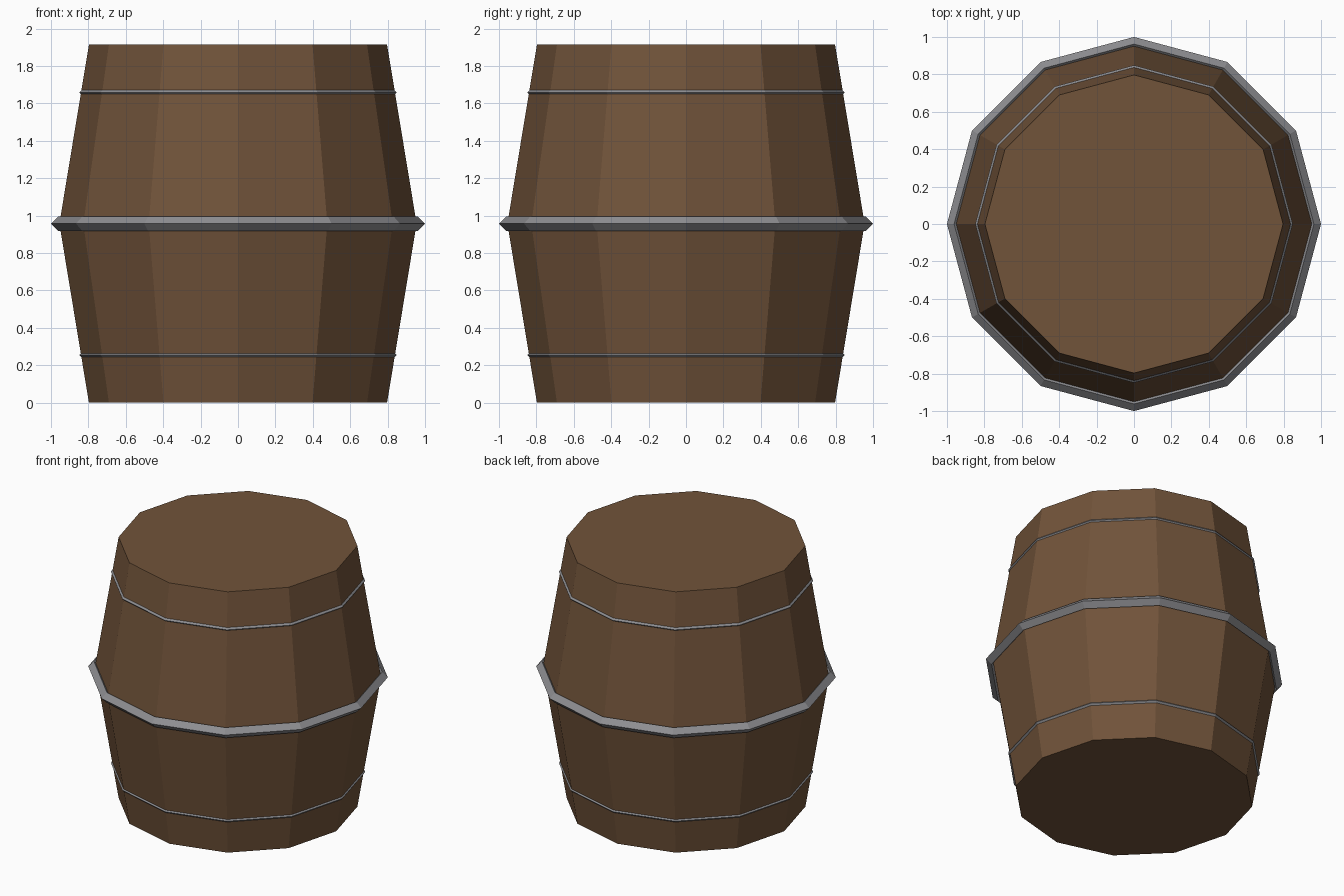
import bpy
import bmesh
from math import cos, sin, tau

SIDES = 12
MID = 0.957

cube = bpy.data.objects.get("Cube")
if cube:
    bpy.data.objects.remove(cube, do_unlink=True)


def material(name, rgb):
    mat = bpy.data.materials.new(name)
    mat.use_nodes = True
    colour = (*rgb, 1)
    mat.diffuse_color = colour
    mat.node_tree.nodes["Principled BSDF"].inputs["Base Color"].default_value = colour
    return mat


def lathe(name, profile, mat, closed=False):
    """Spin a (radius, height) profile around z; cap the ends unless closed."""
    bm = bmesh.new()
    rings = [[bm.verts.new((r * cos(tau * i / SIDES), r * sin(tau * i / SIDES), z))
              for i in range(SIDES)] for r, z in profile]
    pairs = list(zip(rings, rings[1:]))
    if closed:
        pairs.append((rings[-1], rings[0]))
    else:
        bm.faces.new(rings[0])
        bm.faces.new(rings[-1])
    for low, high in pairs:
        for i in range(SIDES):
            j = (i + 1) % SIDES
            bm.faces.new((low[i], low[j], high[j], high[i]))
    bmesh.ops.recalc_face_normals(bm, faces=bm.faces)
    mesh = bpy.data.meshes.new(name)
    bm.to_mesh(mesh)
    bm.free()
    mesh.materials.append(mat)
    obj = bpy.data.objects.new(name, mesh)
    bpy.context.collection.objects.link(obj)
    return obj


def hoop(name, radius, z, size):
    # Diamond cross-section ring
    section = [(radius + size, z), (radius, z + size),
               (radius - size, z), (radius, z - size)]
    return lathe(name, section, iron, closed=True)


wood = material("brown wood", (0.165, 0.087, 0.042))
iron = material("grey iron", (0.27, 0.27, 0.285))

# Wooden body, widest at the middle
lathe("barrel_body", [(0.797, 0), (0.955, MID), (0.797, 2 * MID)], wood)

# Metal hoops
hoop("middle_hoop", 0.962, MID, 0.038)
hoop("upper_hoop", 0.836, MID + 0.702, 0.013)
hoop("lower_hoop", 0.836, MID - 0.702, 0.013)
